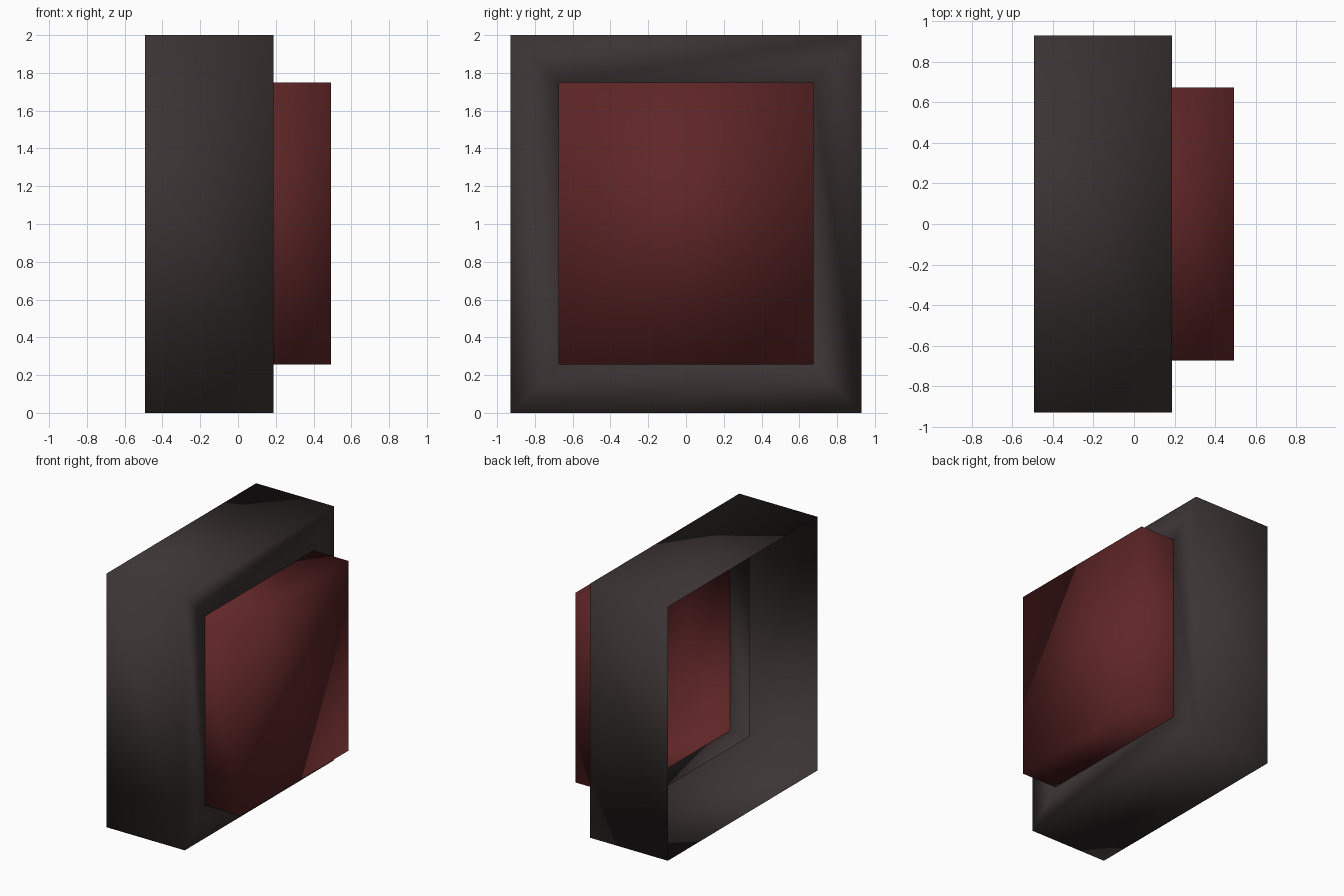
import bpy
import bmesh

if "Cube" in bpy.data.objects:
    bpy.data.objects.remove(bpy.data.objects["Cube"])


def material(name, rgb):
    m = bpy.data.materials.new(name)
    m.diffuse_color = (*rgb, 1.0)
    m.use_nodes = True
    m.node_tree.nodes["Principled BSDF"].inputs["Base Color"].default_value = m.diffuse_color
    return m


def ring_shell(name, rings, mat, cap=False):
    """Bridge rectangular rings (x, half_width, z_low, z_high) along x."""
    bm = bmesh.new()
    loops = []
    for x, hw, z0, z1 in rings:
        corners = ((-hw, z0), (hw, z0), (hw, z1), (-hw, z1))
        loops.append([bm.verts.new((x, y, z)) for y, z in corners])
    for a, b in zip(loops, loops[1:]):
        for i in range(4):
            j = (i + 1) % 4
            bm.faces.new((a[i], a[j], b[j], b[i]))
    if cap:
        bm.faces.new(loops[-1])
    for f in bm.faces:
        f.smooth = True
    me = bpy.data.meshes.new(name)
    bm.to_mesh(me)
    bm.free()
    me.materials.append(mat)
    ob = bpy.data.objects.new(name, me)
    bpy.context.collection.objects.link(ob)
    return ob


charcoal = material("charcoal", (0.045, 0.034, 0.034))
dark_red = material("dark red", (0.115, 0.019, 0.020))

# Housing: open at the back, with a rim and a short tunnel turned inward
ring_shell("housing", [
    (-0.493, 0.93, 0.0, 2.0),
    (0.187, 0.93, 0.0, 2.0),
    (0.187, 0.675, 0.255, 1.75),
    (-0.08, 0.675, 0.255, 1.75),
], charcoal)

# Button: hollow cap that slides in the tunnel
ring_shell("button", [
    (0.09, 0.674, 0.256, 1.749),
    (0.493, 0.674, 0.256, 1.749),
], dark_red, cap=True)
